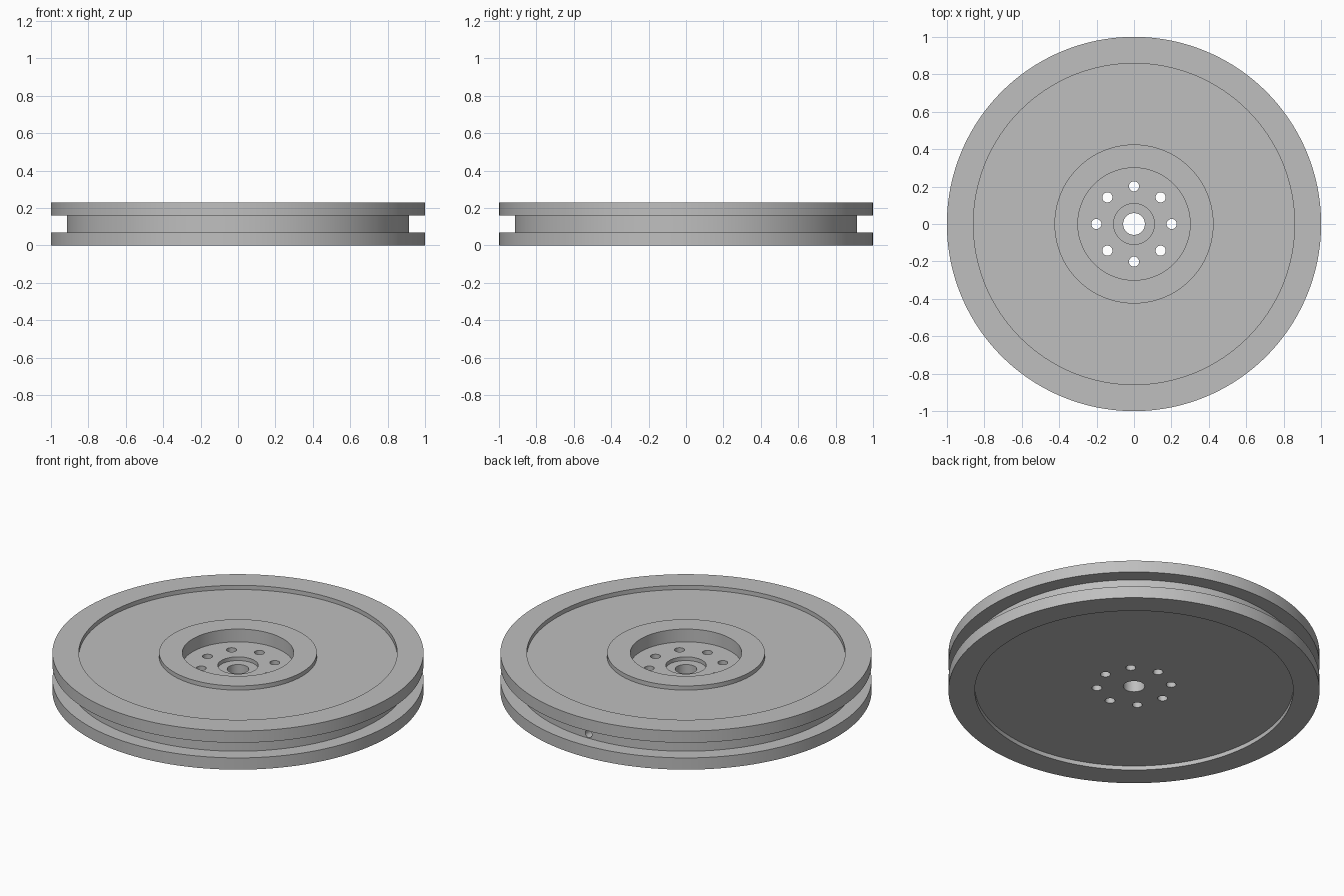
import bpy, bmesh, math
from mathutils import Matrix

cube = bpy.data.objects.get("Cube")
if cube:
    bpy.data.objects.remove(cube)

SEGMENTS = 160

steel = bpy.data.materials.new("grey_steel")
steel.use_nodes = True
colour = (0.52, 0.52, 0.52, 1)
steel.diffuse_color = colour
steel.node_tree.nodes["Principled BSDF"].inputs["Base Color"].default_value = colour


def add_object(name, bm):
    bmesh.ops.recalc_face_normals(bm, faces=bm.faces)
    mesh = bpy.data.meshes.new(name)
    bm.to_mesh(mesh)
    bm.free()
    mesh.materials.append(steel)
    obj = bpy.data.objects.new(name, mesh)
    bpy.context.collection.objects.link(obj)
    return obj


def lathe(name, profile):
    """Spin a closed (radius, height) outline around z."""
    bm = bmesh.new()
    verts = [bm.verts.new((r, 0, z)) for r, z in profile]
    edges = [bm.edges.new((a, b)) for a, b in zip(verts, verts[1:] + verts[:1])]
    bmesh.ops.spin(bm, geom=verts + edges, axis=(0, 0, 1), cent=(0, 0, 0),
                   angle=math.tau, steps=SEGMENTS, use_merge=True)
    bmesh.ops.remove_doubles(bm, verts=bm.verts, dist=1e-5)
    return add_object(name, bm)


def add_drill(bm, radius, depth, matrix):
    bmesh.ops.create_cone(bm, cap_ends=True, segments=32, radius1=radius,
                          radius2=radius, depth=depth, matrix=matrix)


# Wheel section: rims, groove, recessed webs, hub pocket, counterbore and bore
RIM, GROOVE, RECESS, BOSS, POCKET, SEAT, BORE = 1.0, 0.915, 0.858, 0.425, 0.3, 0.109, 0.058
TOP, WEB_TOP, WEB_BOTTOM, POCKET_Z, SEAT_Z = 0.23, 0.205, 0.025, 0.154, 0.132
GROOVE_LOW, GROOVE_HIGH = 0.07, 0.16
wheel = lathe("grooved_wheel", [
    (BORE, WEB_BOTTOM), (RECESS, WEB_BOTTOM), (RECESS, 0), (RIM, 0),
    (RIM, GROOVE_LOW), (GROOVE, GROOVE_LOW), (GROOVE, GROOVE_HIGH), (RIM, GROOVE_HIGH),
    (RIM, TOP), (RECESS, TOP), (RECESS, WEB_TOP), (BOSS, WEB_TOP), (BOSS, TOP),
    (POCKET, TOP), (POCKET, POCKET_Z), (SEAT, POCKET_Z), (SEAT, SEAT_Z), (BORE, SEAT_Z),
])

# Eight bolt holes, and one radial hole in the groove at the back
bm = bmesh.new()
for i in range(8):
    turn = Matrix.Rotation(i * math.tau / 8, 4, "Z")
    add_drill(bm, 0.027, 0.6, turn @ Matrix.Translation((0.201, 0, 0.1)))
add_drill(bm, 0.022, 0.12,
          Matrix.Translation((0, GROOVE, 0.096)) @ Matrix.Rotation(math.pi / 2, 4, "X"))
drills = add_object("hole_cutters", bm)
drills.hide_render = True

cut = wheel.modifiers.new("holes", "BOOLEAN")
cut.operation = "DIFFERENCE"
cut.solver = "EXACT"
cut.object = drills

bpy.ops.object.select_all(action="DESELECT")
wheel.select_set(True)
bpy.context.view_layer.objects.active = wheel
bpy.ops.object.modifier_apply(modifier=cut.name)
bpy.data.objects.remove(drills)
bpy.ops.object.shade_smooth_by_angle(angle=math.radians(30))
